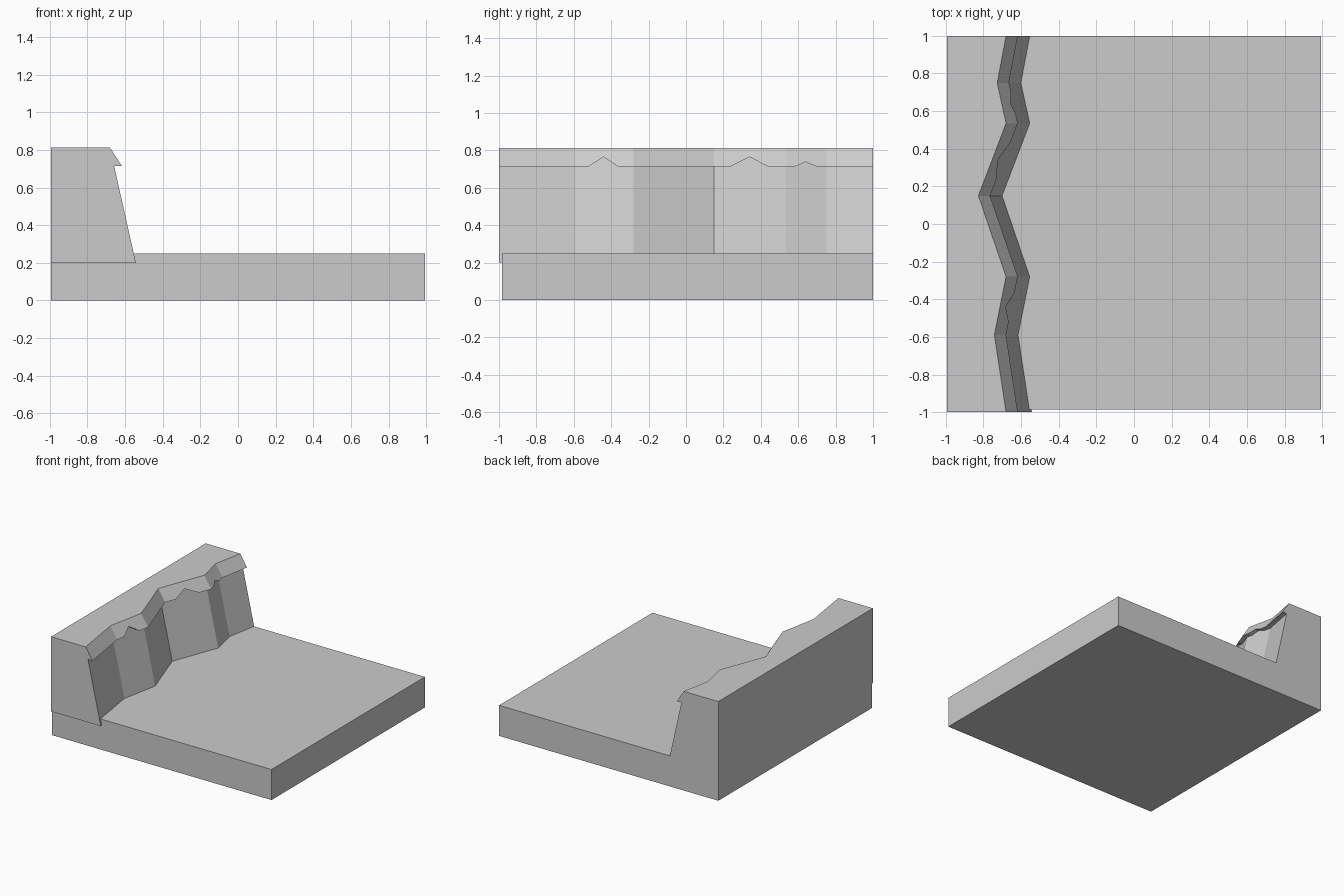
import bpy, bmesh

if "Cube" in bpy.data.objects:
    bpy.data.objects.remove(bpy.data.objects["Cube"])

BACK, BOTTOM, TOP, LIP_Z = -0.993, 0.2, 0.812, 0.715
FOOT_OFFSET, LIP_OFFSET = 0.137, 0.062

# Plan outline of the cliff's top edge (y, x)
EDGE = [(-1, -.68), (-.59, -.742), (-.28, -.68), (.15, -.827),
        (.535, -.68), (.75, -.727), (1, -.68)]
# Height of the lip's lower edge (y, z), with three chipped notches
LIP = [(-1, LIP_Z), (-.52, LIP_Z), (-.44, .765), (-.365, LIP_Z),
       (.24, LIP_Z), (.34, .765), (.435, LIP_Z),
       (.585, LIP_Z), (.64, .738), (.695, LIP_Z), (1, LIP_Z)]


def sample(points, y):
    for (y0, a), (y1, b) in zip(points, points[1:]):
        if y <= y1:
            return a + (b - a) * (y - y0) / (y1 - y0)
    return points[-1][1]


def finish(name, bm):
    bmesh.ops.recalc_face_normals(bm, faces=bm.faces)
    mesh = bpy.data.meshes.new(name)
    bm.to_mesh(mesh)
    bm.free()
    bpy.context.collection.objects.link(bpy.data.objects.new(name, mesh))


# Ground slab
bm = bmesh.new()
bmesh.ops.create_cube(bm, size=1)
for v in bm.verts:
    v.co = (v.co.x * 2 * 0.993, 0.0075 + v.co.y * 1.985, 0.25 * (v.co.z + 0.5))
finish("ground_slab", bm)


# Cliff: cross-section lofted along y, with an overhanging lip
def section(y):
    x, z = sample(EDGE, y), sample(LIP, y)
    drop = TOP - z
    tip = x + LIP_OFFSET * drop / (TOP - LIP_Z)
    wall = x + FOOT_OFFSET * drop / (TOP - BOTTOM)
    return [(BACK, BOTTOM), (BACK, TOP), (x, TOP), (tip, z),
            (wall, z), (x + FOOT_OFFSET, BOTTOM)]


bm = bmesh.new()
stations = sorted({y for y, _ in EDGE + LIP})
rings = [[bm.verts.new((x, y, z)) for x, z in section(y)] for y in stations]
for a, b in zip(rings, rings[1:]):
    for i in range(len(a)):
        j = (i + 1) % len(a)
        bm.faces.new((a[i], a[j], b[j], b[i]))
bm.faces.new(rings[0])
bm.faces.new(rings[-1])
finish("cliff", bm)
